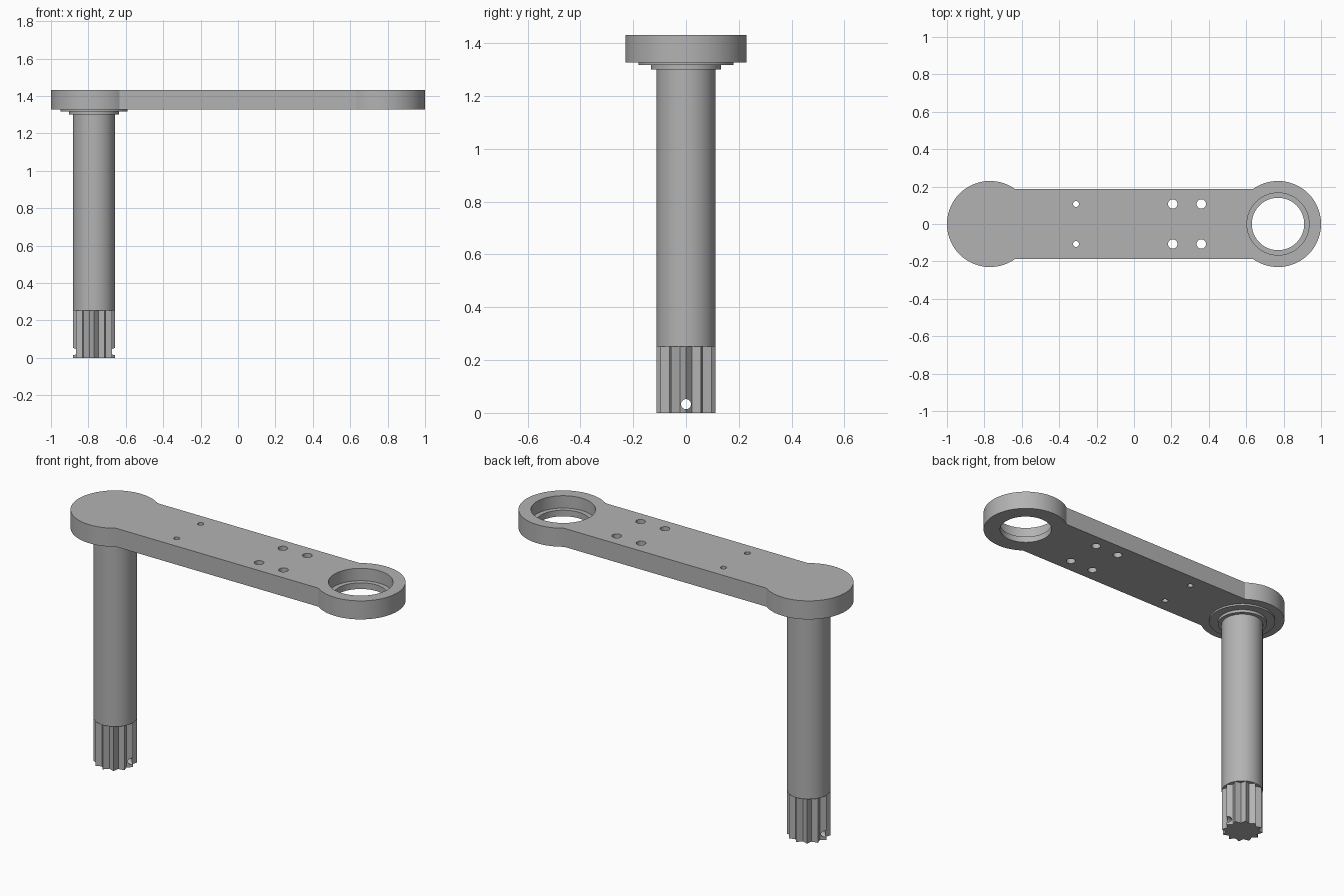
import bpy
import bmesh
from math import sin, cos, pi, asin, radians

if "Cube" in bpy.data.objects:
    bpy.data.objects.remove(bpy.data.objects["Cube"], do_unlink=True)

END_X, END_R, HALF_W = 0.77, 0.23, 0.186
ARM_LOW, ARM_TOP = 1.327, 1.432
SHAFT_R, SPLINE_TOP = 0.112, 0.252

metal = bpy.data.materials.new("plain grey metal")
metal.use_nodes = True
grey = (0.45, 0.45, 0.45, 1)
metal.diffuse_color = grey
metal.node_tree.nodes["Principled BSDF"].inputs["Base Color"].default_value = grey


def arc(cx, radius, start, end, steps):
    angles = [start + (end - start) * i / steps for i in range(steps + 1)]
    return [(cx + radius * cos(a), radius * sin(a)) for a in angles]


def circle(cx, radius, steps=96):
    return arc(cx, radius, 0, 2 * pi, steps)[:-1]


def prism(name, outline, low, high):
    """Extrude a counter-clockwise outline from low to high."""
    bm = bmesh.new()
    base = bm.faces.new([bm.verts.new((x, y, low)) for x, y in outline])
    top = bmesh.ops.extrude_face_region(bm, geom=[base])["geom"]
    moved = [v for v in top if isinstance(v, bmesh.types.BMVert)]
    bmesh.ops.translate(bm, verts=moved, vec=(0, 0, high - low))
    bmesh.ops.recalc_face_normals(bm, faces=bm.faces)
    mesh = bpy.data.meshes.new(name)
    bm.to_mesh(mesh)
    bm.free()
    mesh.materials.append(metal)
    obj = bpy.data.objects.new(name, mesh)
    bpy.context.collection.objects.link(obj)
    return obj


def activate(obj):
    bpy.ops.object.select_all(action="DESELECT")
    obj.select_set(True)
    bpy.context.view_layer.objects.active = obj


def cut(obj, cutter):
    cutter.hide_render = True
    mod = obj.modifiers.new("hole", "BOOLEAN")
    mod.operation = "DIFFERENCE"
    mod.solver = "EXACT"
    mod.object = cutter
    activate(obj)
    bpy.ops.object.modifier_apply(modifier=mod.name)
    bpy.data.objects.remove(cutter, do_unlink=True)


def smooth(obj):
    activate(obj)
    bpy.ops.object.shade_smooth_by_angle(angle=radians(25))


# Arm: straight bar with a round boss at each end
a = asin(HALF_W / END_R)
outline = arc(END_X, END_R, a - pi, pi - a, 72) + arc(-END_X, END_R, a, 2 * pi - a, 72)
arm = prism("arm", outline, ARM_LOW, ARM_TOP)

# Stepped bearing seat in the left boss
cut(arm, prism("bore_cutter", circle(END_X, 0.14), ARM_LOW - 0.1, ARM_TOP + 0.1))
cut(arm, prism("seat_cutter", circle(END_X, 0.166), ARM_LOW + 0.035, ARM_TOP + 0.1))

# Screw holes through the bar
for x, radius in ((-0.31, 0.016), (0.207, 0.025), (0.36, 0.025)):
    for side in (-1, 1):
        cutter = prism("screw_cutter", circle(x, radius, 32), ARM_LOW - 0.1, ARM_TOP + 0.1)
        cutter.location.y = side * 0.107
        cut(arm, cutter)
smooth(arm)

# Collars under the arm, and the round shaft
smooth(prism("wide_collar", circle(-END_X, 0.18), 1.317, ARM_LOW))
smooth(prism("narrow_collar", circle(-END_X, 0.133), 1.301, 1.317))
smooth(prism("shaft", circle(-END_X, SHAFT_R), SPLINE_TOP, 1.301))

# Twelve-toothed spline with a cross pin hole
teeth = []
for i in range(24):
    r = 0.0885 if i % 2 else SHAFT_R
    teeth.append((-END_X + r * cos(i * pi / 12), r * sin(i * pi / 12)))
spline = prism("spline", teeth, 0, SPLINE_TOP)
pin = prism("pin_cutter", circle(0, 0.019, 32), -0.2, 0.2)
pin.rotation_euler.y = pi / 2
pin.location = (-END_X, 0, 0.033)
cut(spline, pin)
smooth(spline)
